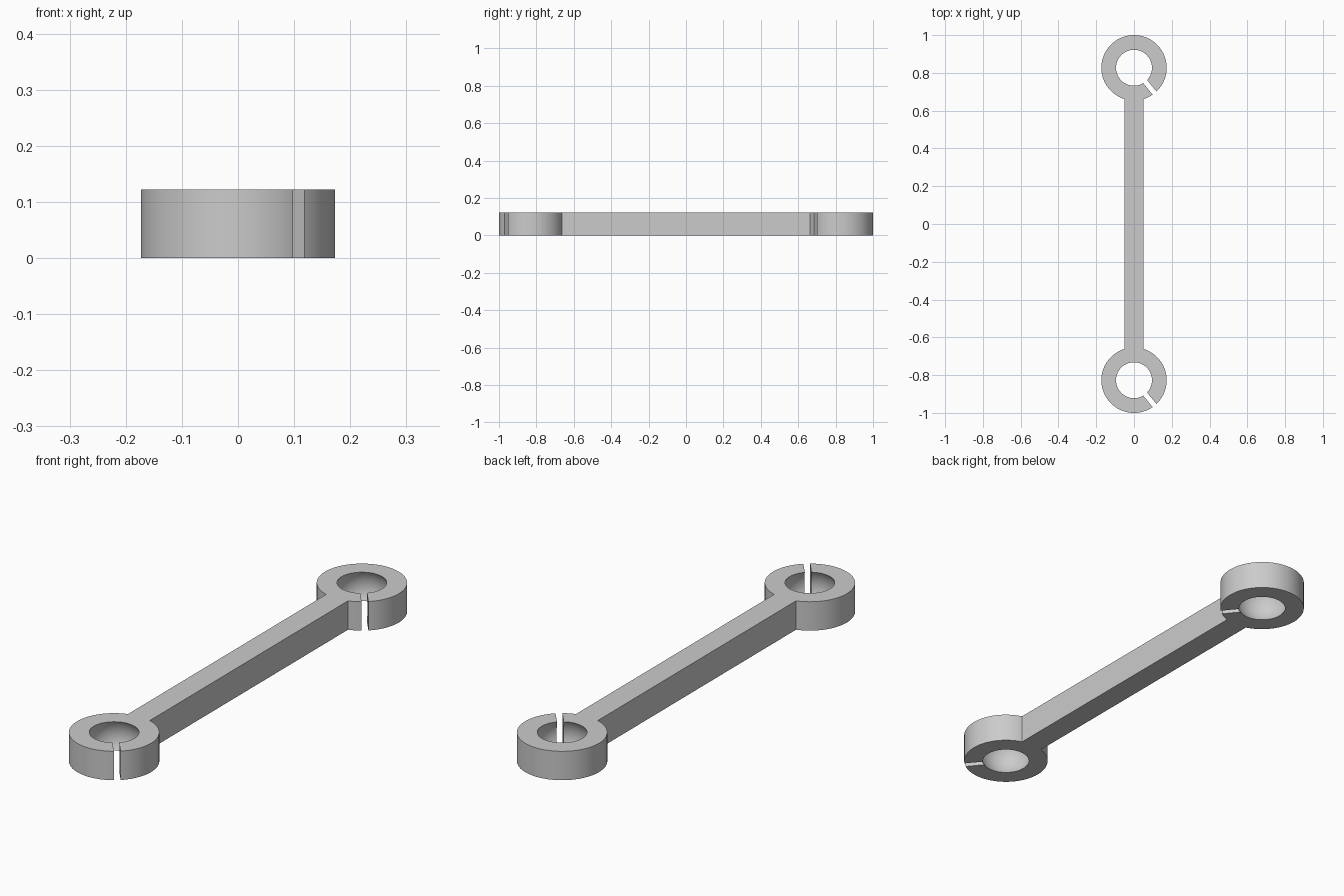
import bpy, bmesh
from math import sin, cos, asin, pi, radians
from mathutils import Matrix, Vector

if "Cube" in bpy.data.objects:
    bpy.data.objects.remove(bpy.data.objects["Cube"], do_unlink=True)

HEIGHT = 0.122
EYE_R = 0.173                  # outer radius of each eye
EYE_Y = 1 - EYE_R              # distance of eye centres from the middle
BAR_HALF = 0.051
BALL_R = 0.113                 # socket sphere, opens to about 0.095 at the faces
SLOT_W = 0.026
SLOT_ANGLE = radians(-51)
ARC_STEPS = 96

grey = bpy.data.materials.new("plain grey")
grey.use_nodes = True
colour = (0.6, 0.6, 0.6, 1)
grey.diffuse_color = colour
grey.node_tree.nodes["Principled BSDF"].inputs["Base Color"].default_value = colour


def make_object(name, bm):
    bmesh.ops.recalc_face_normals(bm, faces=bm.faces)
    mesh = bpy.data.meshes.new(name)
    bm.to_mesh(mesh)
    bm.free()
    mesh.materials.append(grey)
    obj = bpy.data.objects.new(name, mesh)
    bpy.context.collection.objects.link(obj)
    return obj


# Link body: a bar with a round eye at each end, extruded from one outline
join = asin(BAR_HALF / EYE_R)
outline = []
for turn in (1, -1):
    for i in range(ARC_STEPS + 1):
        a = -pi / 2 + join + (2 * pi - 2 * join) * i / ARC_STEPS
        outline.append(Vector((EYE_R * cos(a), EYE_Y + EYE_R * sin(a), 0)) * turn)
bm = bmesh.new()
base = bm.faces.new([bm.verts.new(p) for p in outline])
top = bmesh.ops.extrude_face_region(bm, geom=[base])["geom"]
bmesh.ops.translate(bm, vec=(0, 0, HEIGHT),
                    verts=[v for v in top if isinstance(v, bmesh.types.BMVert)])
link = make_object("link_arm", bm)


def cut(cutter):
    mod = link.modifiers.new("cut", "BOOLEAN")
    mod.operation = "DIFFERENCE"
    mod.solver = "EXACT"
    mod.object = cutter
    bpy.context.view_layer.objects.active = link
    bpy.ops.object.modifier_apply(modifier=mod.name)
    bpy.data.objects.remove(cutter, do_unlink=True)


for y in (-EYE_Y, EYE_Y):
    centre = Matrix.Translation((0, y, HEIGHT / 2))
    # Ball socket through the eye
    bm = bmesh.new()
    bmesh.ops.create_uvsphere(bm, u_segments=96, v_segments=49, radius=BALL_R, matrix=centre)
    cut(make_object("socket_cutter", bm))
    # Narrow slot that splits one side of the eye
    bm = bmesh.new()
    bmesh.ops.create_cube(bm, size=1, matrix=centre @ Matrix.Rotation(SLOT_ANGLE, 4, "Z")
                          @ Matrix.Translation((0.15, 0, 0))
                          @ Matrix.Diagonal((0.2, SLOT_W, 2 * HEIGHT, 1)))
    cut(make_object("slot_cutter", bm))

# Smooth round walls, crisp rims
bpy.ops.object.select_all(action="DESELECT")
link.select_set(True)
bpy.context.view_layer.objects.active = link
bpy.ops.object.shade_smooth_by_angle(angle=radians(30))
